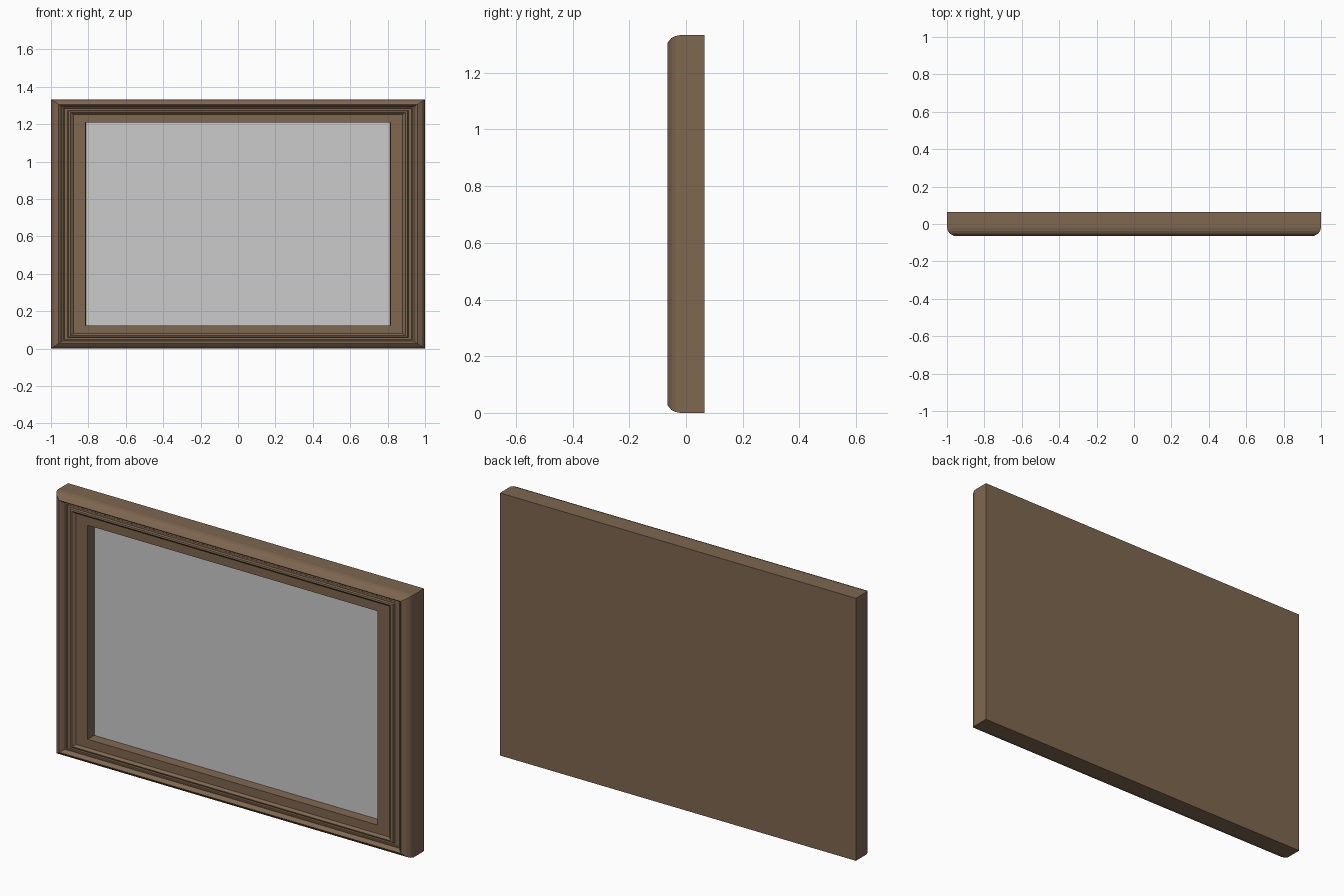
import bpy, bmesh

if "Cube" in bpy.data.objects:
    bpy.data.objects.remove(bpy.data.objects["Cube"])

HALF_W, HEIGHT = 1.0, 1.333
SQUASH = HEIGHT / 2          # top and bottom mouldings are narrower than the sides

wood = bpy.data.materials.new("brown_wood")
wood.diffuse_color = (0.21, 0.135, 0.08, 1)
wood.use_nodes = True
wood.node_tree.nodes["Principled BSDF"].inputs["Base Color"].default_value = wood.diffuse_color


def ring(bm, inset, y):
    """Four corners of a rectangle inset from the outer edge."""
    x, dz = HALF_W - inset, inset * SQUASH
    return [bm.verts.new((px, y, pz)) for px, pz in
            ((-x, dz), (x, dz), (x, HEIGHT - dz), (-x, HEIGHT - dz))]


def finish(bm, name, mat=None):
    mesh = bpy.data.meshes.new(name)
    bm.to_mesh(mesh)
    bm.free()
    obj = bpy.data.objects.new(name, mesh)
    bpy.context.collection.objects.link(obj)
    if mat:
        mesh.materials.append(mat)
    return obj


# Frame: moulding profile (inset, depth) from the back edge round to the opening
profile = [(0, 0.065), (0, -0.02), (0.005, -0.037), (0.016, -0.052), (0.04, -0.065),
           (0.046, -0.063), (0.06, -0.046), (0.068, -0.046), (0.072, -0.042),
           (0.088, -0.042), (0.093, -0.052), (0.104, -0.054), (0.11, -0.05),
           (0.12, -0.043), (0.185, -0.043), (0.187, 0.008)]
bm = bmesh.new()
rings = [ring(bm, d, y) for d, y in profile]
for a, b in zip(rings, rings[1:]):
    for i in range(4):
        j = (i + 1) % 4
        bm.faces.new((a[i], a[j], b[j], b[i]))
bm.faces.new(rings[0][::-1])   # solid back board
finish(bm, "frame", wood)

# Picture panel, recessed in the opening
bm = bmesh.new()
bm.faces.new(ring(bm, 0.187, 0.008))
finish(bm, "picture_panel")
